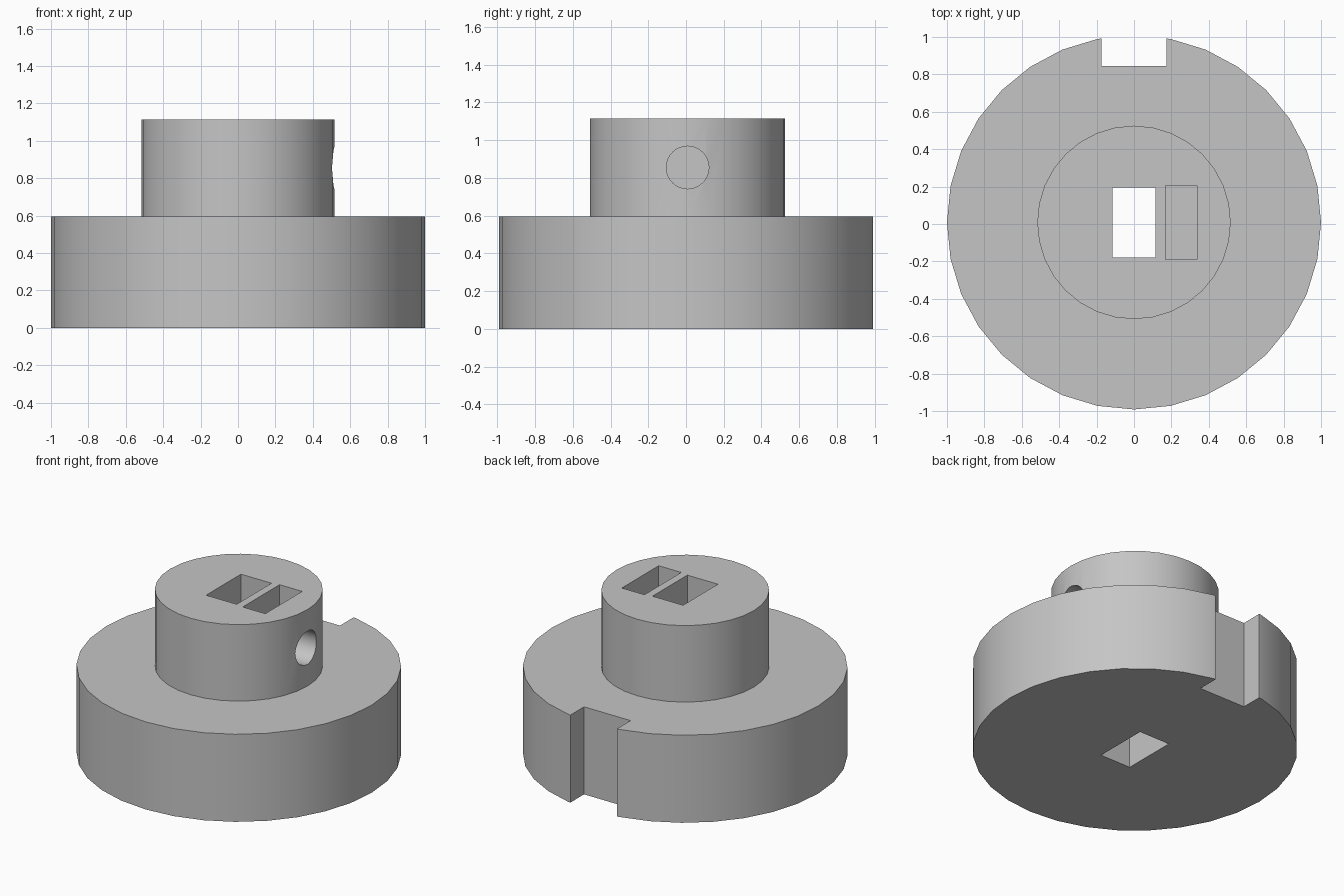
import bpy, bmesh, math
from mathutils import Matrix, Vector

if "Cube" in bpy.data.objects:
    bpy.data.objects.remove(bpy.data.objects["Cube"], do_unlink=True)

CY = 0.0085          # axis of the round body
SIDES = 32
BASE_R, BASE_H = 1.0, 0.595
HUB_R, TOP = 0.517, 1.115
SCREW_Z = (BASE_H + TOP) / 2

grey = bpy.data.materials.new("plain_grey")
grey.use_nodes = True
colour = (0.56, 0.56, 0.56, 1)
grey.diffuse_color = colour
grey.node_tree.nodes["Principled BSDF"].inputs["Base Color"].default_value = colour


def make_object(name, bm):
    bmesh.ops.recalc_face_normals(bm, faces=bm.faces)
    mesh = bpy.data.meshes.new(name)
    bm.to_mesh(mesh)
    bm.free()
    mesh.materials.append(grey)
    obj = bpy.data.objects.new(name, mesh)
    bpy.context.collection.objects.link(obj)
    return obj


def box(name, x0, x1, y0, y1, z0, z1):
    bm = bmesh.new()
    bmesh.ops.create_cube(bm, size=1)
    bmesh.ops.scale(bm, vec=(x1 - x0, y1 - y0, z1 - z0), verts=bm.verts)
    bmesh.ops.translate(bm, vec=((x0 + x1) / 2, (y0 + y1) / 2, (z0 + z1) / 2), verts=bm.verts)
    return make_object(name, bm)


def rod_along_x(name, x0, x1, radius, z):
    bm = bmesh.new()
    place = Matrix.Translation(((x0 + x1) / 2, CY, z)) @ Matrix.Rotation(math.pi / 2, 4, "Y")
    bmesh.ops.create_cone(bm, cap_ends=True, segments=SIDES, radius1=radius,
                          radius2=radius, depth=x1 - x0, matrix=place)
    return make_object(name, bm)


# Stepped round body: wide base disc with a narrower hub
bm = bmesh.new()
rings = []
for r, z in ((BASE_R, 0), (BASE_R, BASE_H), (HUB_R, BASE_H), (HUB_R, TOP)):
    rings.append([bm.verts.new((r * math.cos(a), CY + r * math.sin(a), z))
                  for a in (math.tau * i / SIDES for i in range(SIDES))])
for low, high in zip(rings, rings[1:]):
    for i in range(SIDES):
        j = (i + 1) % SIDES
        bm.faces.new((low[i], low[j], high[j], high[i]))
bm.faces.new(rings[0])
bm.faces.new(rings[-1])
body = make_object("flanged_hub", bm)

# Shaft hole, nut pocket, rim notch and set screw hole
cutters = [
    box("shaft_hole_cutter", -0.115, 0.115, CY - 0.187, CY + 0.187, -0.2, 1.4),
    box("nut_pocket_cutter", 0.168, 0.338, CY - 0.198, CY + 0.198, 0.65, 1.4),
    box("rim_notch_cutter", -0.175, 0.175, 0.845, 1.3, -0.2, 0.8),
    rod_along_x("screw_hole_cutter", 0.0, 0.8, 0.113, SCREW_Z),
]
bpy.ops.object.select_all(action="DESELECT")
bpy.context.view_layer.objects.active = body
body.select_set(True)
for cutter in cutters:
    cutter.hide_render = True
    cut = body.modifiers.new(cutter.name, "BOOLEAN")
    cut.operation = "DIFFERENCE"
    cut.solver = "EXACT"
    cut.object = cutter
    bpy.ops.object.modifier_apply(modifier=cut.name)
for cutter in cutters:
    bpy.data.objects.remove(cutter, do_unlink=True)

bpy.ops.object.shade_smooth_by_angle(angle=math.radians(30))
